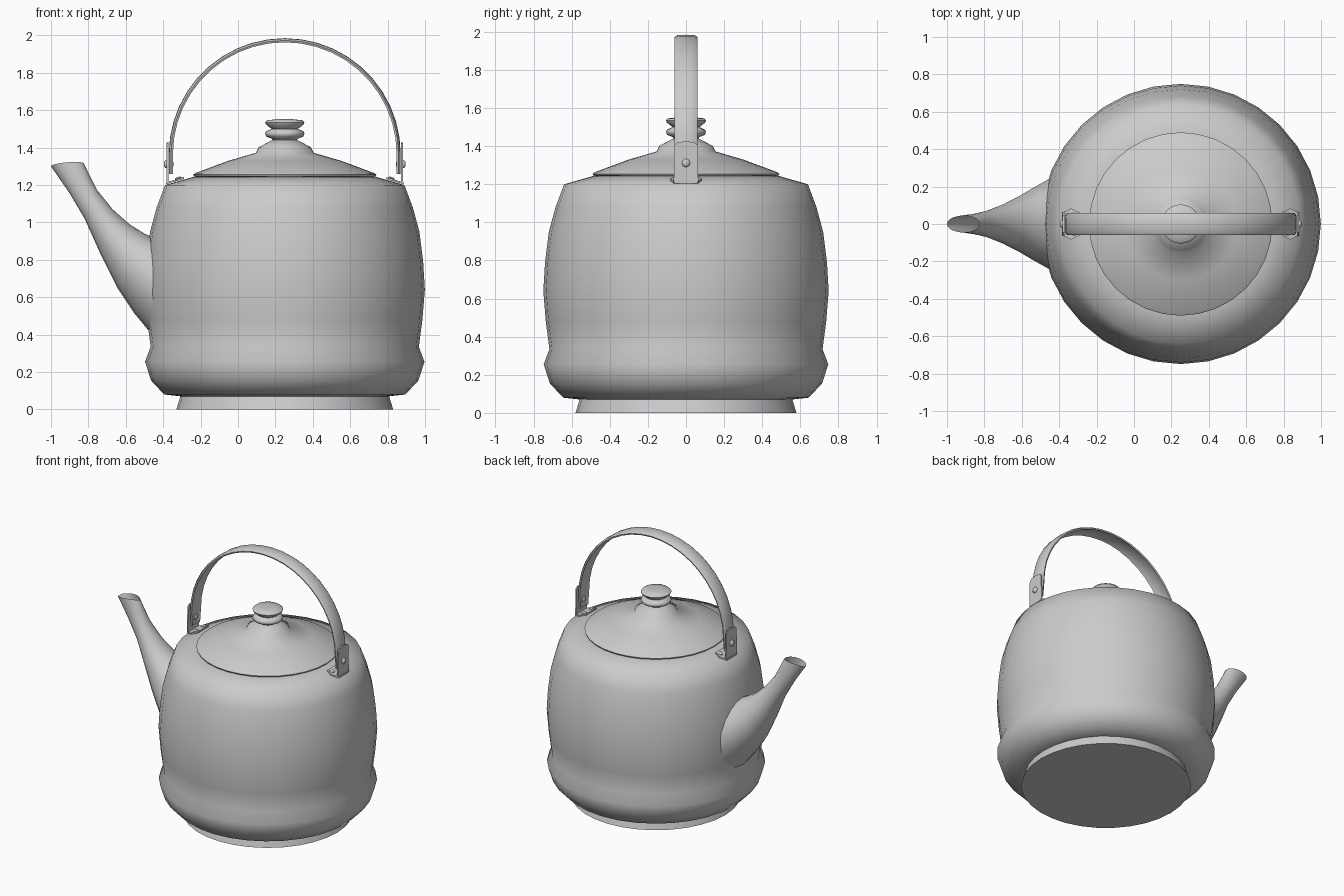
import bpy, bmesh
from math import sin, cos, pi, radians
from mathutils import Vector, Matrix

if "Cube" in bpy.data.objects:
    bpy.data.objects.remove(bpy.data.objects["Cube"])

CX = 0.25  # axis of the pot


def finish(bm, name, angle=40):
    bmesh.ops.remove_doubles(bm, verts=bm.verts, dist=1e-5)
    bmesh.ops.recalc_face_normals(bm, faces=bm.faces)
    me = bpy.data.meshes.new(name)
    bm.to_mesh(me)
    bm.free()
    ob = bpy.data.objects.new(name, me)
    bpy.context.collection.objects.link(ob)
    me.polygons.foreach_set("use_smooth", [True] * len(me.polygons))
    me.set_sharp_from_angle(angle=radians(angle))
    return ob


def loft(name, rings, angle=40, cap_start=False, cap_end=False):
    """Skin a list of closed rings of points."""
    bm = bmesh.new()
    vs = [[bm.verts.new(p) for p in ring] for ring in rings]
    n = len(rings[0])
    for a, b in zip(vs, vs[1:]):
        for i in range(n):
            j = (i + 1) % n
            bm.faces.new((a[i], a[j], b[j], b[i]))
    if cap_start:
        bm.faces.new(vs[0][::-1])
    if cap_end:
        bm.faces.new(vs[-1])
    return finish(bm, name, angle)


def lathe(name, profile, segs=32, angle=60, **caps):
    rings = [[(CX + r * cos(2 * pi * i / segs), r * sin(2 * pi * i / segs), z)
              for i in range(segs)] for r, z in profile]
    return loft(name, rings, angle, **caps)


# Pot, foot, lid and knob
lathe("pot_body", [(.555, .07), (.645, .08), (.715, .155), (.747, .255), (.717, .335),
                   (.736, .48), (.749, .64), (.74, .79), (.72, .95), (.685, 1.08),
                   (.64, 1.20), (.49, 1.243), (.46, 1.243)])
lathe("pot_foot", [(.58, 0), (.555, .08)], cap_start=True)
lathe("lid", [(.46, 1.24), (.487, 1.246), (.49, 1.255), (.48, 1.263), (.30, 1.33),
              (.155, 1.372), (.14, 1.402), (.065, 1.441), (.03, 1.445)], cap_end=True)
lathe("lid_knob", [(.06, 1.435), (.07, 1.448), (.10, 1.46), (.105, 1.475), (.10, 1.487),
                   (.07, 1.50), (.10, 1.523), (.105, 1.535), (.095, 1.546), (.04, 1.552)],
      24, 50, cap_end=True)

# Spout: upper edge x z, lower edge x z, half width
spout = [(-.41, .90, -.41, .34, .265), (-.50, .94, -.555, .515, .20),
         (-.58, .99, -.645, .65, .15), (-.67, 1.07, -.73, .82, .105),
         (-.755, 1.175, -.82, 1.02, .07), (-.79, 1.245, -.90, 1.155, .056),
         (-.825, 1.315, -1.0, 1.30, .045)]
rings = []
for k, (ux, uz, lx, lz, w) in enumerate(spout):
    up, low = Vector((ux, 0, uz)), Vector((lx, 0, lz))
    ring = [(up + low) / 2 + (up - low) / 2 * cos(2 * pi * i / 20)
            + Vector((0, w * sin(2 * pi * i / 20), 0)) for i in range(20)]
    if k == len(spout) - 1:  # slightly arched lip
        for i, p in enumerate(ring):
            p.z += .014 * abs(sin(2 * pi * i / 20))
    rings.append(ring)
loft("spout", rings, 50)

# Handle: channel strip swept along two legs and a half circle
section = [(-.06, -.012), (-.045, -.002), (0, 0), (.045, -.002), (.06, -.012),
           (.056, -.022), (.04, -.014), (-.04, -.014), (-.056, -.022)]
R, HZ = .62, 1.365
rings = [[(CX + R + t, y * .8, 1.26) for y, t in section]]
for i in range(23):
    a = pi * i / 22
    rings.append([(CX + (R + t) * cos(a), y, HZ + (R + t) * sin(a)) for y, t in section])
rings.append([(CX - R - t, y * .8, 1.26) for y, t in section])
loft("handle", rings, 40, True, True)


def plate(name, outline, offset):
    back = [Vector(p) for p in outline]
    return loft(name, [back, [p + Vector(offset) for p in back]], 30, True, True)


def rivet(name, pos, axis, r, h):
    q = Vector((0, 0, 1)).rotation_difference(Vector(axis))
    rings = [[Vector(pos) + q @ Vector((k * r * cos(pi * i / 6), k * r * sin(pi * i / 6), z * h))
              for i in range(12)] for k, z in ((1, 0), (1, .5), (.6, 1))]
    return loft(name, rings, 50, True, True)


# Handle brackets with rivets, one on each side
for side, s in (("left", -1), ("right", 1)):
    def at(r, y, z):
        return (CX + s * r, y, z)

    def deck(r):
        return 1.203 + (.64 - r) * .29

    outline = [(-.065, 1.205), (.065, 1.205), (.06, 1.405), (.045, 1.42), (0, 1.426),
               (-.045, 1.42), (-.06, 1.405)]
    plate(side + "_bracket_plate", [at(.622, y, z) for y, z in outline], (s * .009, 0, 0))
    foot = [(.635, -.06), (.585, -.083), (.54, -.062), (.54, .062), (.585, .083), (.635, .06)]
    plate(side + "_bracket_foot", [at(r, y, deck(r)) for r, y in foot], (0, 0, .01))
    rivet(side + "_handle_rivet_outer", at(.629, 0, 1.312), (s, 0, 0), .022, .016)
    rivet(side + "_handle_rivet_inner", at(.608, 0, 1.312), (-s, 0, 0), .02, .012)
    for tag, y in (("front", -.045), ("back", .045)):
        rivet(f"{side}_foot_rivet_{tag}", at(.568, y, deck(.568) + .008), (s * .28, 0, .96), .018, .011)
